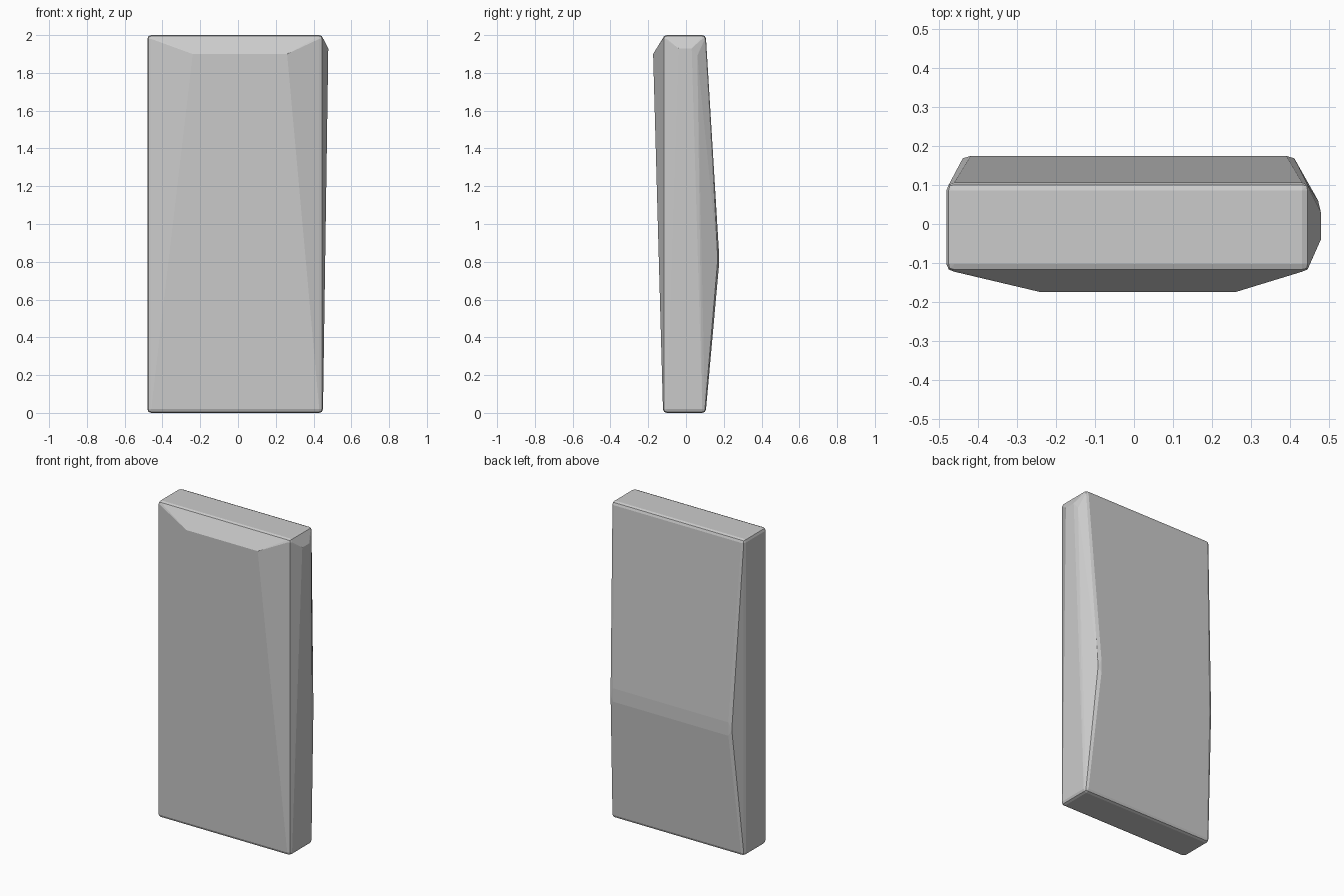
import bpy, bmesh, math
from itertools import product
from mathutils import Vector

if "Cube" in bpy.data.objects:
    bpy.data.objects.remove(bpy.data.objects["Cube"])

bm = bmesh.new()


def rounded_point(p, r):
    # small faceted ball of points, so that the hull gets a two-step bevel here
    for d in product((-1, 0, 1), repeat=3):
        if any(d):
            bm.verts.new(Vector(p) + Vector(d).normalized() * r)


# Slab corners
r = 0.02
for x, y, z in product((-0.48 + r, 0.45 - r), (-0.122 + r, 0.106 - r), (r, 2 - r)):
    rounded_point((x, y, z), r)

# Front bulge, high up, tapering to the bottom
for x in (-0.24, 0.26):
    bm.verts.new((x, -0.174, 1.9))

# Back ridge, narrow flat band across the slab
for x, inset in ((-0.418, -1), (0.39, 1)):
    for z in (0.775, 0.86):
        bm.verts.new((x, 0.174, z))
    bm.verts.new((x + 0.02 * inset, 0.168, 0.815))

# Right side bulge, near the top
for p in ((0.478, -0.04, 1.93), (0.478, 0.03, 1.93), (0.471, 0.06, 1.89)):
    bm.verts.new(p)

# Skin the points with a convex shell
hull = bmesh.ops.convex_hull(bm, input=bm.verts[:])
inside = {v for v in hull["geom_interior"] + hull["geom_unused"]
          if isinstance(v, bmesh.types.BMVert)}
bmesh.ops.delete(bm, geom=list(inside), context='VERTS')
bmesh.ops.dissolve_limit(bm, angle_limit=math.radians(0.3),
                         verts=bm.verts[:], edges=bm.edges[:])
bmesh.ops.recalc_face_normals(bm, faces=bm.faces[:])

mesh = bpy.data.meshes.new("stone_slab")
bm.to_mesh(mesh)
bm.free()
slab = bpy.data.objects.new("stone_slab", mesh)
bpy.context.collection.objects.link(slab)
